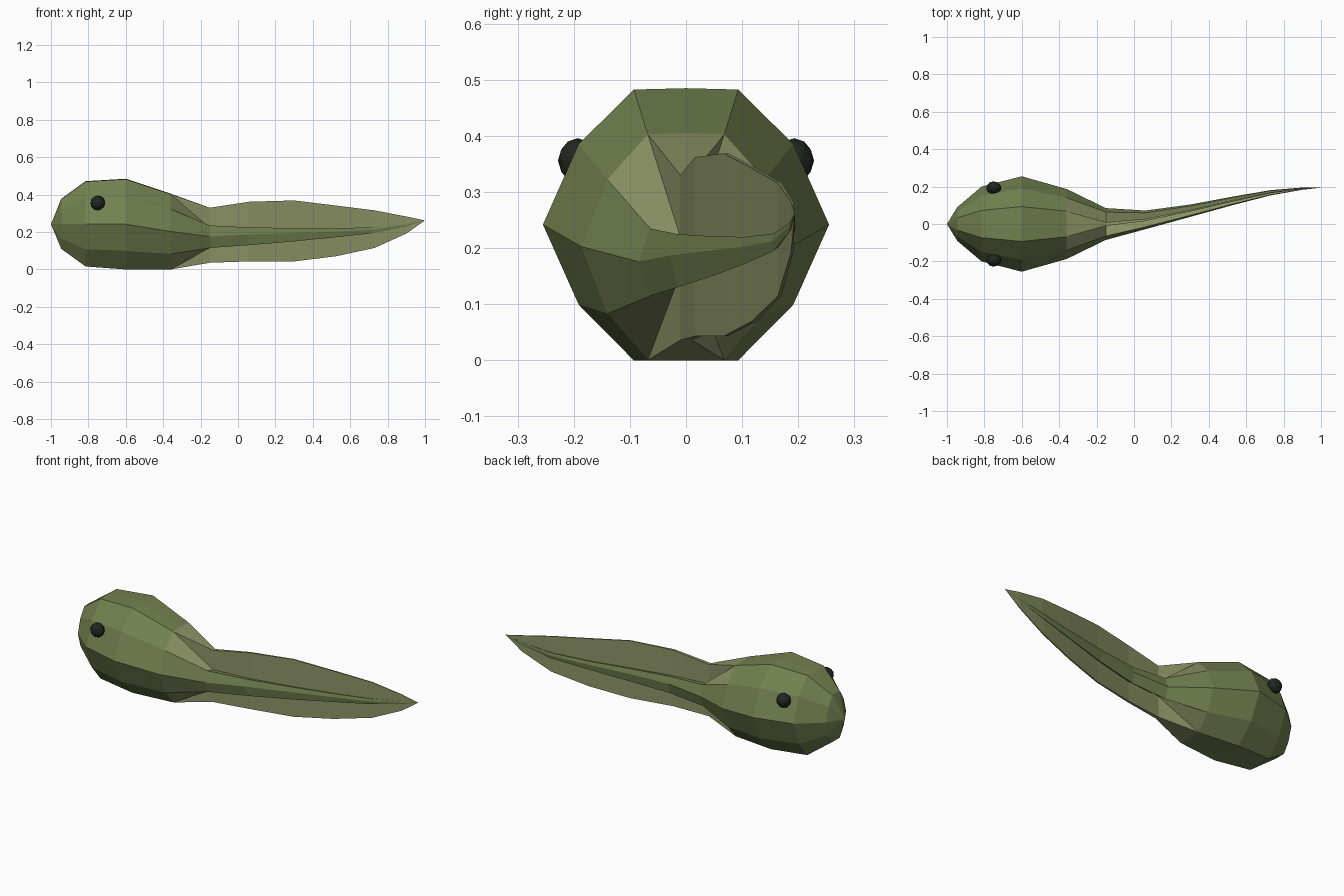
import bpy, bmesh

if "Cube" in bpy.data.objects:
    bpy.data.objects.remove(bpy.data.objects["Cube"])


def material(name, colour):
    m = bpy.data.materials.new(name)
    m.diffuse_color = (*colour, 1)
    m.use_nodes = True
    m.node_tree.nodes["Principled BSDF"].inputs["Base Color"].default_value = m.diffuse_color
    return m


green = material("skin", (0.17, 0.22, 0.08))
pale = material("fin_skin", (0.26, 0.29, 0.13))
black = material("eye_black", (0.015, 0.02, 0.014))

# Head and belly: x, half width, top z, middle z, bottom z
BODY = [
    (-0.945, 0.09, 0.378, 0.242, 0.11),
    (-0.815, 0.20, 0.472, 0.242, 0.016),
    (-0.60, 0.255, 0.485, 0.242, 0.0),
    (-0.36, 0.187, 0.405, 0.203, 0.0),
]
# Tail: x, centre y, core half width, fin top, core top, middle, core bottom, fin bottom, fin half thickness
TAIL = [
    (-0.15, 0.0, 0.085, 0.33, 0.235, 0.176, 0.115, 0.036, 0.010),
    (0.06, 0.022, 0.050, 0.362, 0.225, 0.187, 0.130, 0.043, 0.006),
    (0.30, 0.071, 0.033, 0.369, 0.221, 0.195, 0.150, 0.043, 0.004),
    (0.52, 0.122, 0.023, 0.342, 0.220, 0.202, 0.172, 0.070, 0.004),
    (0.73, 0.167, 0.014, 0.316, 0.226, 0.212, 0.195, 0.115, 0.003),
    (0.90, 0.189, 0.006, 0.283, 0.245, 0.238, 0.230, 0.192, 0.002),
]


def ring(half):
    """Close a right-hand half profile (top to bottom) by mirroring it about its centre."""
    x, cy, pts = half
    left = [(-y, z) for y, z in pts[-2:0:-1]]
    return [(x, cy + y, z) for y, z in pts + left]


def body_half(x, w, zt, zm, zb):
    up, dn = zt - zm, zm - zb
    a, b = (0.365 * w, zm + 0.99 * up), (0.75 * w, zm + 0.59 * up)
    d, e = (0.75 * w, zm - 0.59 * dn), (0.365 * w, zb)
    return x, 0, [(0, zt), a, a, b, (w, zm), d, e, e, (0, zb)]


def tail_half(x, cy, w, zt, zu, zm, zl, zb, f):
    k = w / 0.085
    return x, cy, [(0, zt), (f, zt), (f, zu - 0.015 * k), (0.75 * w, zu), (w, zm),
                   (0.75 * w, zl), (f, zl + 0.04 * k), (f, zb), (0, zb)]


# Body and tail as one lofted skin
bm = bmesh.new()
rings = [[bm.verts.new(p) for p in ring(h)] for h in
         [body_half(*r) for r in BODY] + [tail_half(*r) for r in TAIL]]
n = len(rings[0])
core = {3, 4, 11, 12}
for i, (r0, r1) in enumerate(zip(rings, rings[1:])):
    for j in range(n):
        k = (j + 1) % n
        f = bm.faces.new((r0[j], r0[k], r1[k], r1[j]))
        if i >= len(BODY) - 1 and j not in core:
            f.material_index = 1
nose = bm.verts.new((-1, 0, 0.242))
tip = bm.verts.new((1, 0.194, 0.262))
for j in range(n):
    k = (j + 1) % n
    bm.faces.new((nose, rings[0][k], rings[0][j]))
    f = bm.faces.new((tip, rings[-1][j], rings[-1][k]))
    f.material_index = 0 if j in core else 1
bmesh.ops.remove_doubles(bm, verts=bm.verts, dist=0.0004)
bmesh.ops.recalc_face_normals(bm, faces=bm.faces)
mesh = bpy.data.meshes.new("body_and_tail")
bm.to_mesh(mesh)
bm.free()
mesh.materials.append(green)
mesh.materials.append(pale)
body = bpy.data.objects.new("body_and_tail", mesh)
bpy.context.collection.objects.link(body)

# Eyes
for name, side in (("left_eye", 1), ("right_eye", -1)):
    bpy.ops.mesh.primitive_ico_sphere_add(subdivisions=2, radius=0.04,
                                          location=(-0.75, side * 0.193, 0.356))
    eye = bpy.context.object
    eye.name = name
    eye.scale = (1, 0.88, 1)
    eye.data.materials.append(black)
